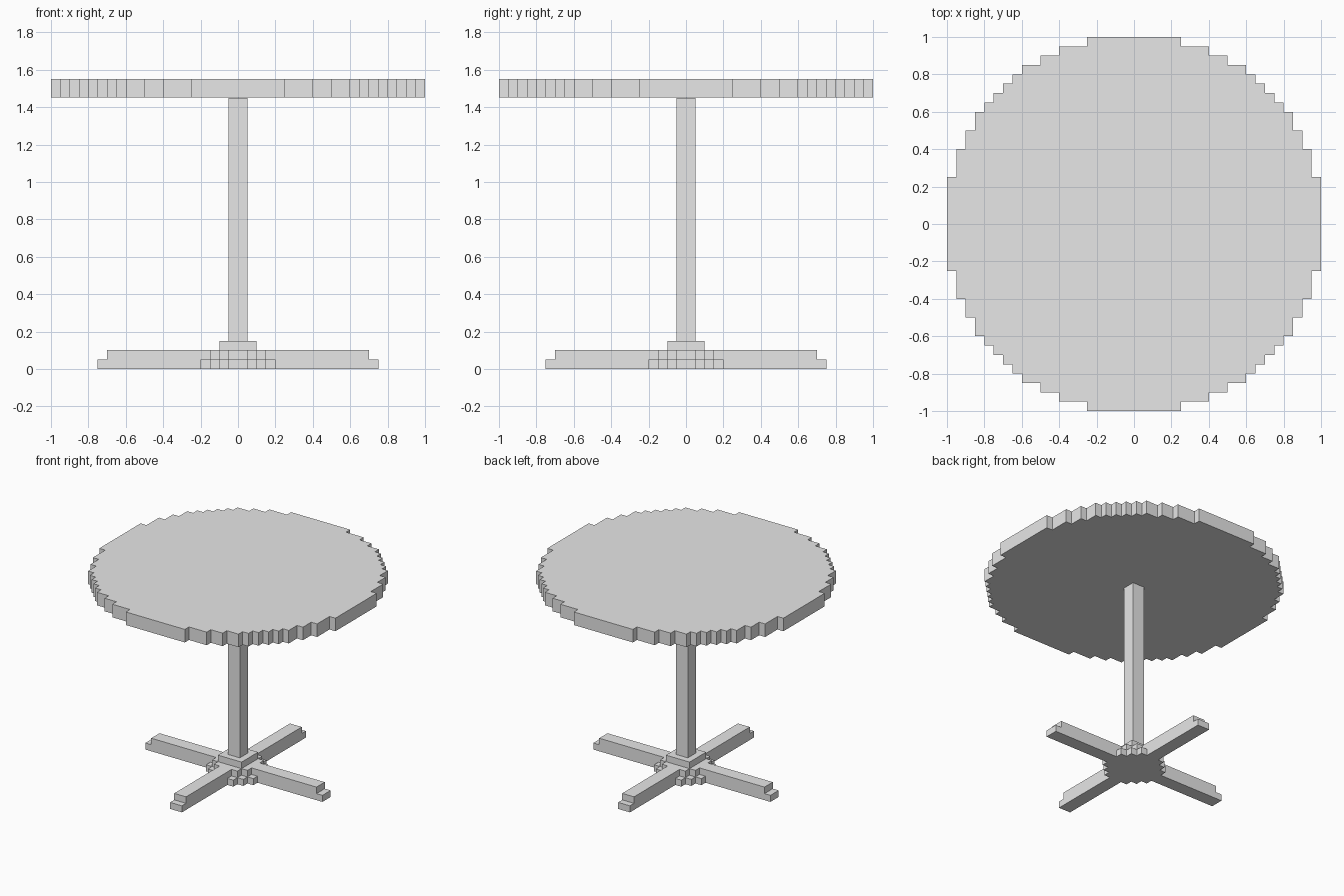
import bpy
import bmesh

cube = bpy.data.objects.get("Cube")
if cube:
    bpy.data.objects.remove(cube, do_unlink=True)

U = 0.05  # size of one block

grey = bpy.data.materials.new("light grey")
grey.use_nodes = True
grey.diffuse_color = (0.8, 0.8, 0.8, 1)
grey.node_tree.nodes["Principled BSDF"].inputs["Base Color"].default_value = (0.8, 0.8, 0.8, 1)


def stepped_outline(corners):
    """Outer corners of one quarter staircase, turned four times into a closed outline."""
    quarter = []
    for i, (x, y) in enumerate(corners):
        quarter.append((x, y))
        if i + 1 < len(corners):
            quarter.append((x, corners[i + 1][1]))
    outline = []
    for _ in range(4):
        outline += quarter
        quarter = [(y, -x) for x, y in quarter]
    return outline[::-1]


def slab(name, corners, bottom, top):
    """Extrude a stepped outline between two heights, all in blocks."""
    bm = bmesh.new()
    base = bm.faces.new([bm.verts.new((x * U, y * U, bottom * U))
                         for x, y in stepped_outline(corners)])
    extruded = bmesh.ops.extrude_face_region(bm, geom=[base], use_keep_orig=True)
    moved = [v for v in extruded["geom"] if isinstance(v, bmesh.types.BMVert)]
    bmesh.ops.translate(bm, verts=moved, vec=(0, 0, (top - bottom) * U))
    bmesh.ops.recalc_face_normals(bm, faces=bm.faces)
    mesh = bpy.data.meshes.new(name)
    bm.to_mesh(mesh)
    bm.free()
    mesh.materials.append(grey)
    obj = bpy.data.objects.new(name, mesh)
    bpy.context.collection.objects.link(obj)
    return obj


# Four-footed base: two layers of crossed feet with a rounded hub
slab("base_lower_layer", [(1, 15), (2, 4), (3, 3), (4, 2), (15, 1)], 0, 1)
slab("base_upper_layer", [(1, 14), (2, 3), (3, 2), (14, 1)], 1, 2)

# Square collar and post
slab("post_collar", [(2, 2)], 2, 3)
slab("post", [(1, 1)], 3, 29)

# Round top, stepped along its edge; the arc is symmetric about its diagonal
arc = [(5, 20), (8, 19), (10, 18), (12, 17), (13, 16), (14, 15)]
slab("table_top", arc + [(y, x) for x, y in reversed(arc)], 29, 31)
